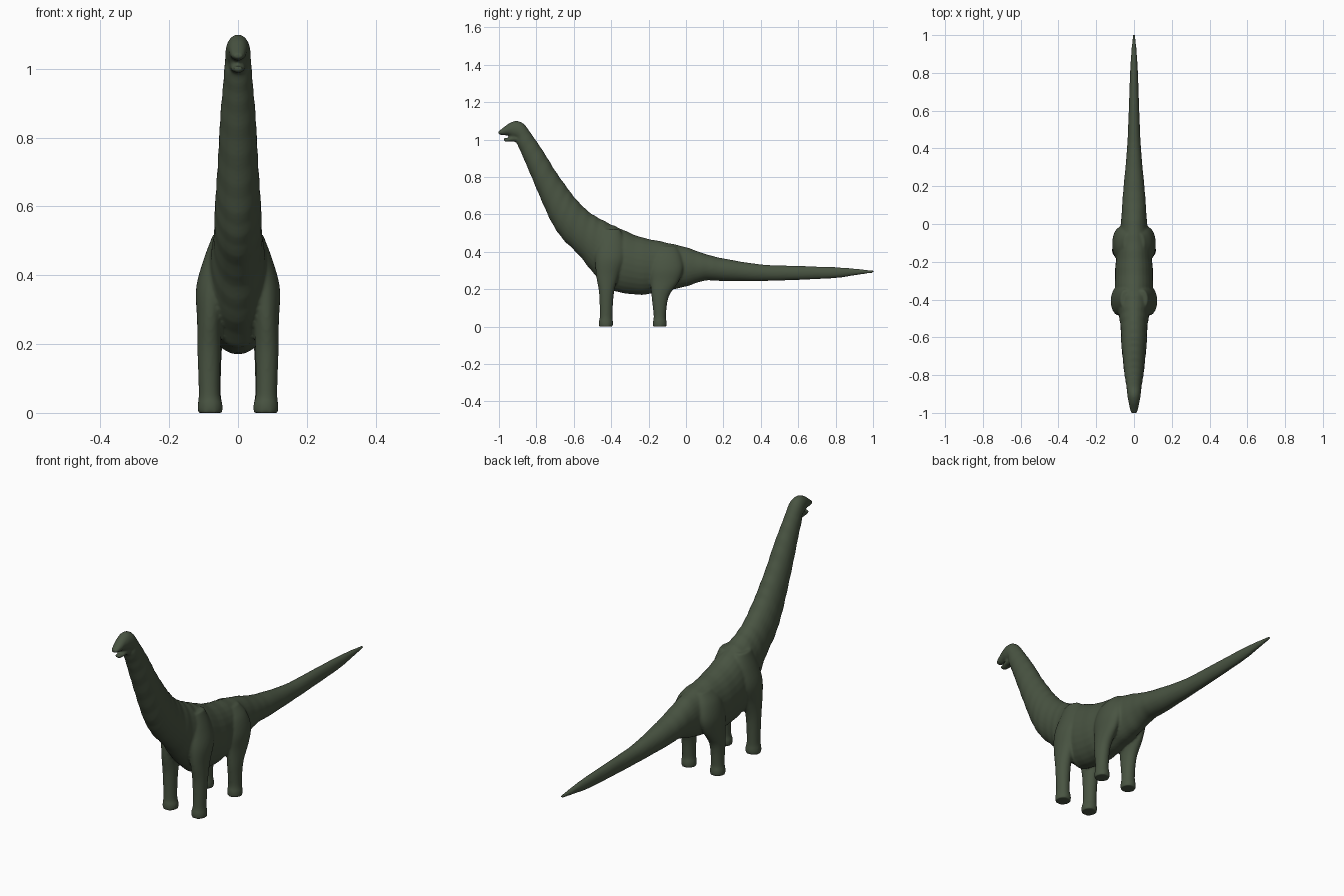
import bpy
import bmesh
from math import sin, cos, pi
from mathutils import Vector

if "Cube" in bpy.data.objects:
    bpy.data.objects.remove(bpy.data.objects["Cube"])

SIDES = 28
STEPS = 6

skin = bpy.data.materials.new("dark moss green")
skin.use_nodes = True
colour = (0.066, 0.088, 0.054, 1)
skin.diffuse_color = colour
shader = skin.node_tree.nodes["Principled BSDF"]
shader.inputs["Base Color"].default_value = colour
shader.inputs["Roughness"].default_value = 0.8


def spline(rows):
    """Catmull-Rom interpolation through rows of section values."""
    rows = [Vector(row) for row in rows]
    padded = [rows[0]] + rows + [rows[-1]]
    result = []
    for a, b, c, d in zip(padded, padded[1:], padded[2:], padded[3:]):
        for step in range(STEPS):
            t = step / STEPS
            result.append(b + (c - a) * t / 2
                          + (a * 2 - b * 5 + c * 4 - d) * t * t / 2
                          + (b * 3 - a - c * 3 + d) * t * t * t / 2)
    result.append(rows[-1])
    return result


def loft(bm, frames):
    """Skin a closed tube through (centre, side axis, up axis) frames."""
    rings = []
    for centre, side, up in frames:
        ring = []
        for i in range(SIDES):
            angle = 2 * pi * i / SIDES
            ring.append(bm.verts.new(centre + side * cos(angle) + up * sin(angle)))
        rings.append(ring)
    for low, high in zip(rings, rings[1:]):
        for i in range(SIDES):
            j = (i + 1) % SIDES
            bm.faces.new((low[i], low[j], high[j], high[i]))
    bm.faces.new(rings[0])
    bm.faces.new(rings[-1])


def spine_part(bm, rows, wrinkle=0.0):
    """Rows: top y, top z, bottom y, bottom z, half width."""
    frames = []
    for n, (ty, tz, by, bz, width) in enumerate(spline(rows)):
        top, bottom = Vector((0, ty, tz)), Vector((0, by, bz))
        ridge = 1 + wrinkle * sin(n * pi / 2)
        frames.append(((top + bottom) / 2,
                       Vector((width * ridge, 0, 0)),
                       (top - bottom) / 2 * ridge))
    loft(bm, frames)


def leg(bm, rows, side):
    """Rows: centre x, centre y, height, x radius, y radius."""
    frames = []
    for x, y, z, rx, ry in spline(rows):
        frames.append((Vector((x * side, y, z)), Vector((rx, 0, 0)), Vector((0, ry, 0))))
    loft(bm, frames)


tail_and_trunk = [
    (1.005, .3, 1.005, .289, .006),
    (.9, .311, .9, .274, .015),
    (.8, .318, .8, .26, .021),
    (.6, .325, .6, .25, .028),
    (.4, .333, .4, .244, .037),
    (.2, .365, .2, .244, .055),
    (.1, .39, .1, .246, .063),
    (0, .425, 0, .215, .07),
    (-.12, .453, -.12, .19, .088),
    (-.25, .482, -.25, .17, .1),
    (-.37, .533, -.39, .19, .1),
]
neck = [
    (-.37, .533, -.39, .19, .1),
    (-.45, .572, -.49, .28, .083),
    (-.52, .615, -.57, .38, .071),
    (-.59, .685, -.66, .47, .068),
    (-.64, .75, -.72, .56, .063),
    (-.70, .835, -.775, .68, .057),
    (-.755, .925, -.83, .81, .051),
    (-.805, 1.0, -.875, .915, .043),
    (-.845, 1.055, -.905, .98, .039),
]
head = [
    (-.82, 1.02, -.88, .95, .038),
    (-.865, 1.082, -.905, 1.0, .037),
    (-.905, 1.1, -.925, 1.01, .034),
    (-.945, 1.088, -.948, 1.022, .028),
    (-.98, 1.062, -.98, 1.024, .022),
    (-1.002, 1.045, -1.002, 1.028, .014),
]
jaw = [
    (-.89, 1.03, -.89, .98, .026),
    (-.93, 1.018, -.925, .99, .023),
    (-.955, 1.009, -.955, .988, .018),
    (-.975, 1.009, -.973, .991, .012),
]
front_leg = [
    (.081, -.428, 0, .036, .038),
    (.081, -.428, .025, .036, .038),
    (.083, -.427, .06, .031, .034),
    (.084, -.425, .18, .034, .04),
    (.082, -.42, .27, .037, .06),
    (.076, -.405, .36, .046, .08),
    (.06, -.4, .44, .042, .075),
    (.045, -.4, .52, .027, .05),
]
hind_leg = [
    (.081, -.14, 0, .035, .037),
    (.081, -.14, .025, .035, .037),
    (.081, -.14, .06, .031, .033),
    (.081, -.138, .16, .033, .046),
    (.078, -.115, .24, .036, .075),
    (.071, -.105, .31, .043, .09),
    (.052, -.105, .38, .042, .08),
    (.035, -.105, .43, .02, .05),
]

# Overlapping solids for every body part
bm = bmesh.new()
spine_part(bm, tail_and_trunk, 0.008)
spine_part(bm, neck, 0.014)
spine_part(bm, head)
spine_part(bm, jaw)
for side in (-1, 1):
    leg(bm, front_leg, side)
    leg(bm, hind_leg, side)
bmesh.ops.recalc_face_normals(bm, faces=bm.faces)
mesh = bpy.data.meshes.new("long_necked_dinosaur")
bm.to_mesh(mesh)
bm.free()
mesh.materials.append(skin)
body = bpy.data.objects.new("long_necked_dinosaur", mesh)
bpy.context.collection.objects.link(body)

# Fuse the parts into one skin and soften the joins
fuse = body.modifiers.new("fuse", "REMESH")
fuse.mode = "VOXEL"
fuse.voxel_size = 0.006
fuse.use_smooth_shade = True
soften = body.modifiers.new("soften", "SMOOTH")
soften.factor = 0.5
soften.iterations = 5
